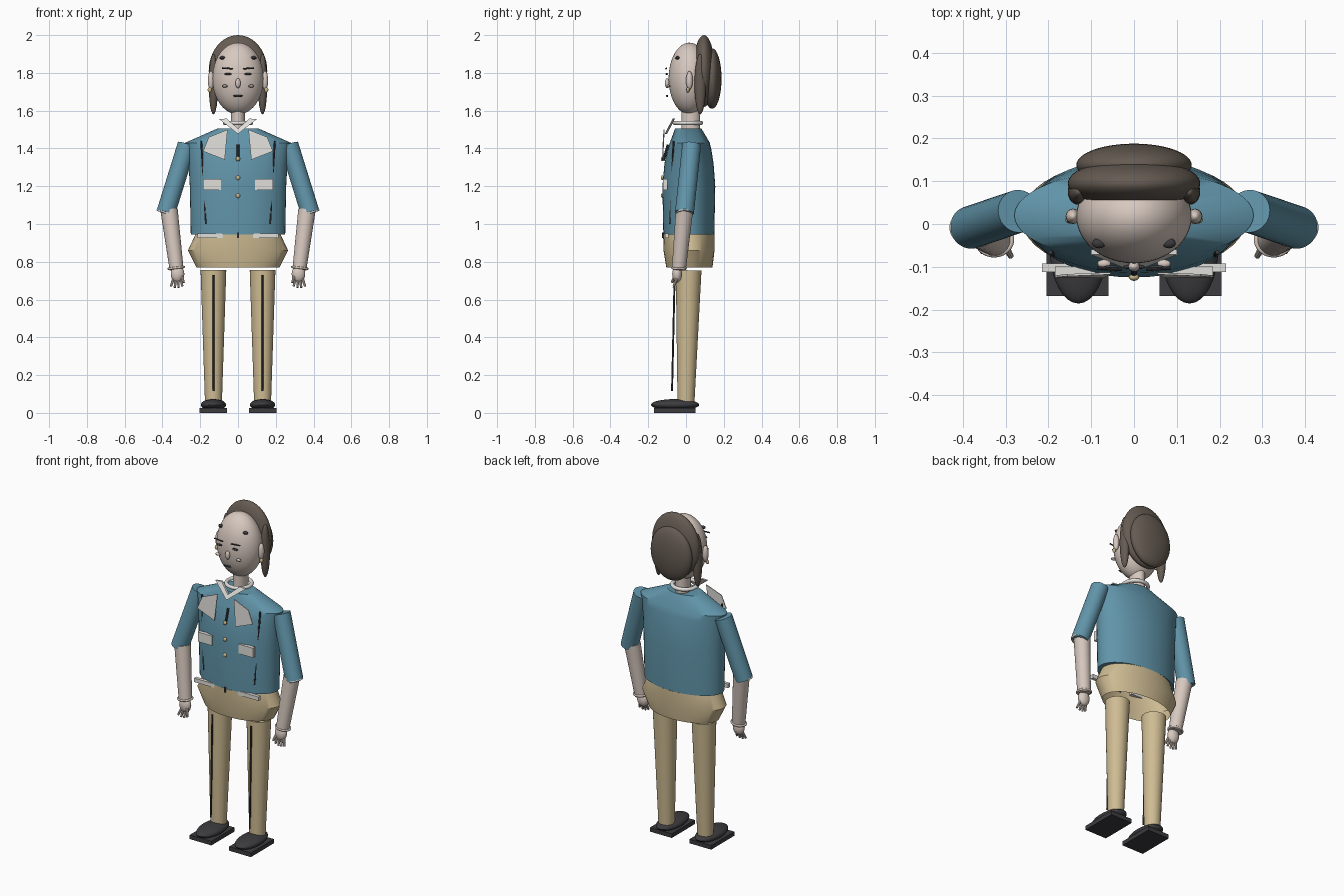
import bpy, bmesh
from math import pi, cos, sin, radians
from mathutils import Vector, Matrix

if "Cube" in bpy.data.objects:
    bpy.data.objects.remove(bpy.data.objects["Cube"])


def mat(name, r, g, b):
    m = bpy.data.materials.new(name)
    m.diffuse_color = (r, g, b, 1)
    m.use_nodes = True
    m.node_tree.nodes["Principled BSDF"].inputs["Base Color"].default_value = m.diffuse_color
    return m


BLUE = mat("blue_cloth", 0.12, 0.30, 0.40)
TAN = mat("tan_cloth", 0.62, 0.50, 0.29)
SKIN = mat("skin", 0.68, 0.58, 0.52)
HAIR = mat("hair", 0.13, 0.105, 0.085)
WHITE = mat("white_trim", 0.75, 0.74, 0.71)
DARK = mat("dark", 0.045, 0.045, 0.05)
GOLD = mat("gold", 0.6, 0.48, 0.25)


def finish(name, bm, material, smooth=True):
    bmesh.ops.recalc_face_normals(bm, faces=bm.faces)
    me = bpy.data.meshes.new(name)
    bm.to_mesh(me)
    bm.free()
    ob = bpy.data.objects.new(name, me)
    bpy.context.collection.objects.link(ob)
    me.materials.append(material)
    if smooth:
        bpy.ops.object.select_all(action='DESELECT')
        ob.select_set(True)
        bpy.context.view_layer.objects.active = ob
        bpy.ops.object.shade_smooth_by_angle(angle=radians(35))
    return ob


def ball(name, c, r, material, seg=32):
    bm = bmesh.new()
    bmesh.ops.create_uvsphere(bm, u_segments=seg, v_segments=seg // 2, radius=1,
                              matrix=Matrix.Translation(c) @ Matrix.Diagonal((*r, 1)))
    return finish(name, bm, material)


def box(name, c, size, material):
    bm = bmesh.new()
    bmesh.ops.create_cube(bm, size=1, matrix=Matrix.Translation(c) @ Matrix.Diagonal((*size, 1)))
    return finish(name, bm, material, False)


def rod(name, a, b, ra, rb, material, seg=24):
    a, b = Vector(a), Vector(b)
    d = b - a
    bm = bmesh.new()
    bmesh.ops.create_cone(bm, cap_ends=True, segments=seg, radius1=ra, radius2=rb, depth=d.length,
                          matrix=Matrix.Translation((a + b) / 2) @ d.to_track_quat('Z', 'Y').to_matrix().to_4x4())
    return finish(name, bm, material)


def loft(name, rings, material, caps=True, seg=48):
    """Stack of ellipses given as (z, rx, ry, y centre)."""
    bm = bmesh.new()
    loops = [[bm.verts.new((rx * cos(2 * pi * i / seg), cy + ry * sin(2 * pi * i / seg), z))
              for i in range(seg)] for z, rx, ry, cy in rings]
    for p, q in zip(loops, loops[1:]):
        for i in range(seg):
            j = (i + 1) % seg
            bm.faces.new((p[i], p[j], q[j], q[i]))
    if caps:
        bm.faces.new(loops[0])
        bm.faces.new(loops[-1])
    return finish(name, bm, material)


def plate(name, pts, thick, material):
    """Flat polygon extruded towards +y."""
    bm = bmesh.new()
    f = bm.faces.new([bm.verts.new(p) for p in pts])
    ext = bmesh.ops.extrude_face_region(bm, geom=[f])
    bmesh.ops.translate(bm, vec=(0, thick, 0),
                        verts=[v for v in ext['geom'] if isinstance(v, bmesh.types.BMVert)])
    return finish(name, bm, material, False)


def ring(name, c, rx, ry, r, material, tilt=0.0):
    bpy.ops.mesh.primitive_torus_add(location=c, rotation=(0, tilt, 0), major_radius=1, minor_radius=r / rx,
                                     major_segments=40, minor_segments=10)
    ob = bpy.context.object
    ob.name = name
    ob.scale = (rx, ry, rx)
    ob.data.materials.append(material)
    bpy.ops.object.shade_smooth()


# Shirt body with sloping shoulders
loft("shirt_body", [(0.945, 0.25, 0.135, 0.015), (1.2, 0.255, 0.14, 0.015), (1.32, 0.262, 0.13, 0.016),
                    (1.39, 0.27, 0.117, 0.018), (1.43, 0.28, 0.106, 0.02), (1.505, 0.11, 0.07, 0.012)], BLUE)
# Trouser hips, open underneath
loft("hips", [(0.77, 0.22, 0.122, 0.018), (0.86, 0.265, 0.135, 0.016), (0.945, 0.225, 0.136, 0.015)], TAN, caps=False)

# Head, neck and collar
ball("head", (0, 0.018, 1.77), (0.135, 0.11, 0.19), SKIN, 48)
loft("neck", [(1.5, 0.038, 0.05, 0.025), (1.62, 0.038, 0.05, 0.025)], SKIN)
ring("collar_band", (0, 0.01, 1.535), 0.07, 0.07, 0.011, WHITE)

# Hair
ball("hair_cap", (0, 0.095, 1.81), (0.155, 0.057, 0.19), HAIR, 48)
ball("hair_back", (0, 0.138, 1.77), (0.135, 0.05, 0.16), HAIR, 48)

# Face centre
ball("nose", (0, -0.1, 1.745), (0.014, 0.012, 0.026), SKIN, 16)
ball("mouth", (0, -0.1, 1.678), (0.026, 0.006, 0.006), DARK, 16)

# Shirt front centre
rod("placket_seam", (0, -0.12, 1.335), (0, -0.095, 1.42), 0.007, 0.007, DARK, 8)
for z in (1.345, 1.245, 1.15):
    ball("button", (0, -0.125, z), (0.012, 0.008, 0.012), GOLD, 16)
rod("waist_clasp", (0, -0.122, 0.925), (0, -0.122, 0.955), 0.006, 0.006, DARK, 8)

for s, side in ((-1, "left"), (1, "right")):
    # Face pairs
    ball(side + "_ear", (s * 0.143, 0.018, 1.76), (0.017, 0.018, 0.05), SKIN, 16)
    ball(side + "_earring", (s * 0.15, 0.01, 1.71), (0.011, 0.009, 0.014), GOLD, 12)
    ball(side + "_hair_lock", (s * 0.13, 0.075, 1.74), (0.025, 0.03, 0.16), HAIR, 24)
    ball(side + "_hairline_spot", (s * 0.082, -0.045, 1.88), (0.016, 0.012, 0.009), DARK, 12)
    rod(side + "_brow", (s * 0.028, -0.106, 1.822), (s * 0.085, -0.103, 1.826), 0.004, 0.004, DARK, 8)
    ball(side + "_eye", (s * 0.053, -0.102, 1.794), (0.019, 0.006, 0.006), DARK, 12)
    ball(side + "_cheek", (s * 0.07, -0.093, 1.73), (0.016, 0.01, 0.008), SKIN, 12)

    # Collar point, lapel, flaps and seams
    plate(side + "_collar_point", [(s * 0.1, -0.072, 1.555), (s * 0.06, -0.07, 1.558),
                                   (0, -0.098, 1.505), (0, -0.112, 1.477)], 0.012, WHITE)
    plate(side + "_lapel", [(s * 0.185, -0.125, 1.385), (s * 0.155, -0.122, 1.46),
                            (s * 0.055, -0.118, 1.5), (s * 0.07, -0.126, 1.34)], 0.005, WHITE)
    box(side + "_chest_flap", (s * 0.137, -0.11, 1.21), (0.095, 0.022, 0.058), WHITE)
    box(side + "_hip_flap", (s * 0.138, -0.102, 0.937), (0.155, 0.02, 0.024), WHITE)
    rod(side + "_front_seam", (s * 0.195, -0.066, 1.44), (s * 0.17, -0.084, 1.0), 0.005, 0.005, DARK, 8)

    # Arm
    rod(side + "_sleeve", (s * 0.27, 0.03, 1.42), (s * 0.382, -0.008, 1.06), 0.05, 0.05, BLUE, 32)
    ring(side + "_sleeve_cuff", (s * 0.382, -0.008, 1.06), 0.047, 0.04, 0.005, WHITE, s * -0.3)
    rod(side + "_forearm", (s * 0.365, -0.008, 1.075), (s * 0.325, -0.038, 0.76), 0.046, 0.037, SKIN, 32)
    ring(side + "_wristband", (s * 0.327, -0.037, 0.768), 0.041, 0.036, 0.006, SKIN, s * 0.12)
    ball(side + "_hand", (s * 0.32, -0.047, 0.735), (0.036, 0.026, 0.045), SKIN, 24)
    for k in range(4):
        t = k - 1.5
        rod(side + "_finger", (s * (0.322 + t * 0.013), -0.05, 0.71),
            (s * (0.325 + t * 0.02), -0.065, 0.66 + abs(t) * 0.007), 0.008, 0.006, SKIN, 10)
    rod(side + "_thumb", (s * 0.3, -0.055, 0.73), (s * 0.288, -0.075, 0.69), 0.009, 0.007, SKIN, 10)

    # Leg and shoe
    rod(side + "_trouser_leg", (s * 0.13, 0.0, 0.06), (s * 0.13, 0.014, 0.755), 0.045, 0.068, TAN, 32)
    rod(side + "_trouser_crease", (s * 0.13, -0.074, 0.115), (s * 0.13, -0.06, 0.73), 0.005, 0.005, DARK, 8)
    ball(side + "_shoe", (s * 0.13, -0.058, 0.043), (0.067, 0.128, 0.03), DARK)
    box(side + "_sole", (s * 0.132, -0.059, 0.0125), (0.145, 0.22, 0.025), DARK)
